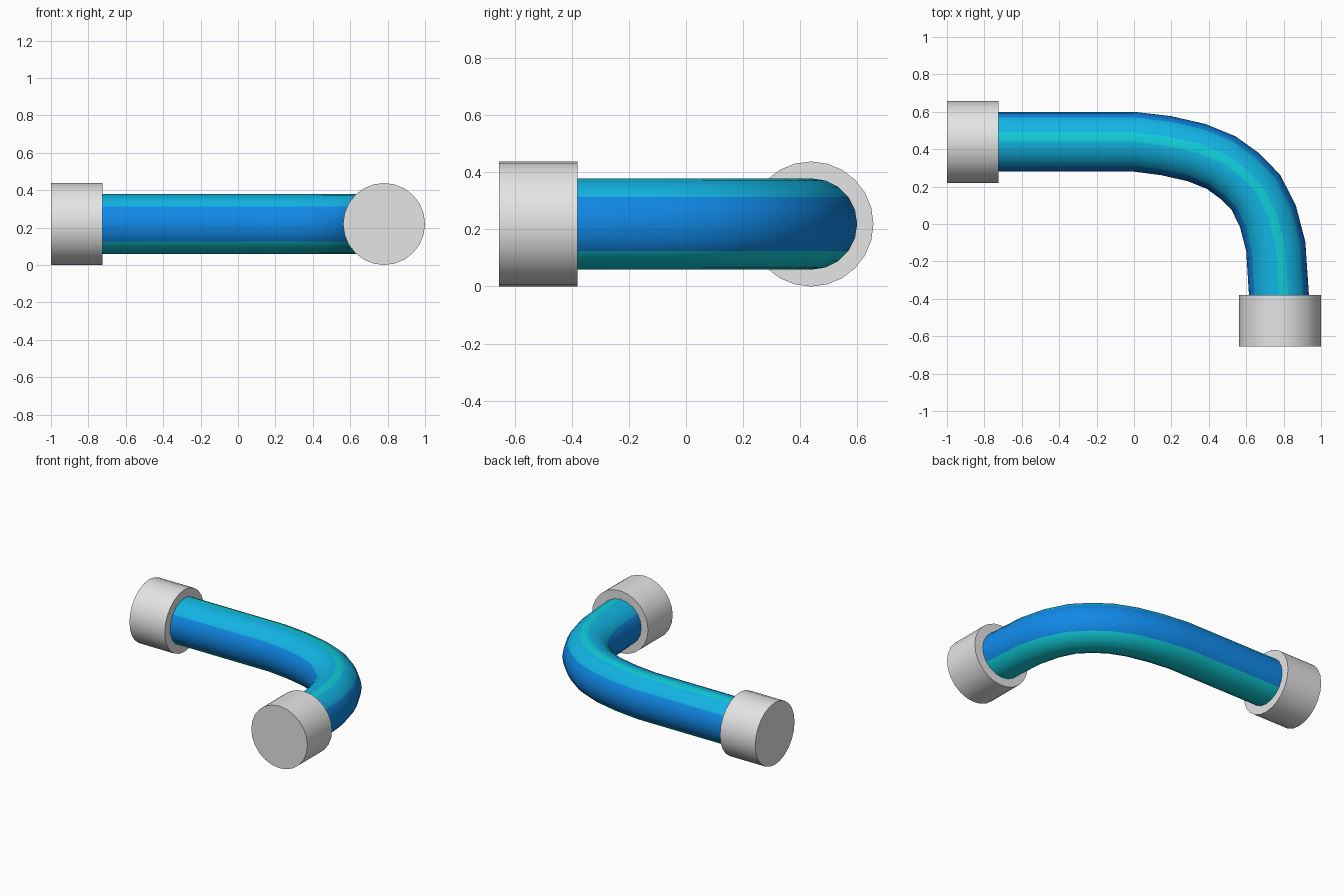
import bpy, bmesh, math
from mathutils import Vector, Matrix

if "Cube" in bpy.data.objects:
    bpy.data.objects.remove(bpy.data.objects["Cube"])


def material(name, rgb):
    m = bpy.data.materials.new(name)
    m.diffuse_color = (*rgb, 1)
    m.use_nodes = True
    m.node_tree.nodes["Principled BSDF"].inputs["Base Color"].default_value = m.diffuse_color
    return m


grey = material("light grey", (0.78, 0.78, 0.78))
blue = material("bright blue", (0.006, 0.28, 0.90))
cyan = material("cyan blue", (0.006, 0.46, 0.78))
teal = material("teal", (0.005, 0.62, 0.70))

Z = 0.219          # height of the pipe axis
SIDES = 20


def finish(bm, name, mats):
    bmesh.ops.recalc_face_normals(bm, faces=bm.faces[:])
    me = bpy.data.meshes.new(name)
    bm.to_mesh(me)
    bm.free()
    for m in mats:
        me.materials.append(m)
    ob = bpy.data.objects.new(name, me)
    bpy.context.collection.objects.link(ob)
    bpy.ops.object.select_all(action='DESELECT')
    ob.select_set(True)
    bpy.context.view_layer.objects.active = ob
    bpy.ops.object.shade_smooth_by_angle(angle=math.radians(35))
    return ob


def end_cap(name, centre, axis):
    bm = bmesh.new()
    rot = Matrix.Rotation(math.pi / 2, 4, axis)
    bmesh.ops.create_cone(bm, cap_ends=True, segments=24, radius1=0.219,
                          radius2=0.219, depth=0.275,
                          matrix=Matrix.Translation(centre) @ rot)
    finish(bm, name, [grey])


# Bent pipe: round section swept along a plan path
path = [Vector(p) for p in (
    (-0.76, 0.44), (0, 0.44), (0.17, 0.419), (0.334, 0.382), (0.465, 0.329),
    (0.565, 0.257), (0.652, 0.169), (0.716, 0.041), (0.758, -0.12),
    (0.777, -0.41))]
bm = bmesh.new()
rings = []
for i, p in enumerate(path):
    before = (p - path[i - 1]).normalized() if i else Vector((1, 0))
    after = (path[i + 1] - p).normalized() if i < len(path) - 1 else before
    t = (before + after).normalized()
    if i == 1:
        t = Vector((1, 0))
    out = Vector((-t.y, t.x))
    ring = []
    for k in range(SIDES):
        a = 2 * math.pi * k / SIDES
        q = p + out * 0.16 * math.cos(a)
        ring.append(bm.verts.new((q.x, q.y, Z + 0.16 * math.sin(a))))
    rings.append(ring)
for r0, r1 in zip(rings, rings[1:]):
    for k in range(SIDES):
        n = (k + 1) % SIDES
        f = bm.faces.new((r0[k], r0[n], r1[n], r1[k]))
        # Colour bands: blue sides, cyan top with a teal stripe, teal underside
        s = math.sin(2 * math.pi * (k + 0.5) / SIDES)
        if k == 4 or s < -0.588:
            f.material_index = 2
        elif s > 0.588:
            f.material_index = 1
bm.faces.new(rings[0])
bm.faces.new(rings[-1])
finish(bm, "bent_pipe", [blue, cyan, teal])

# End fittings
end_cap("left_end_cap", (-0.8625, 0.438, Z), 'Y')
end_cap("front_end_cap", (0.781, -0.5175, Z), 'X')
